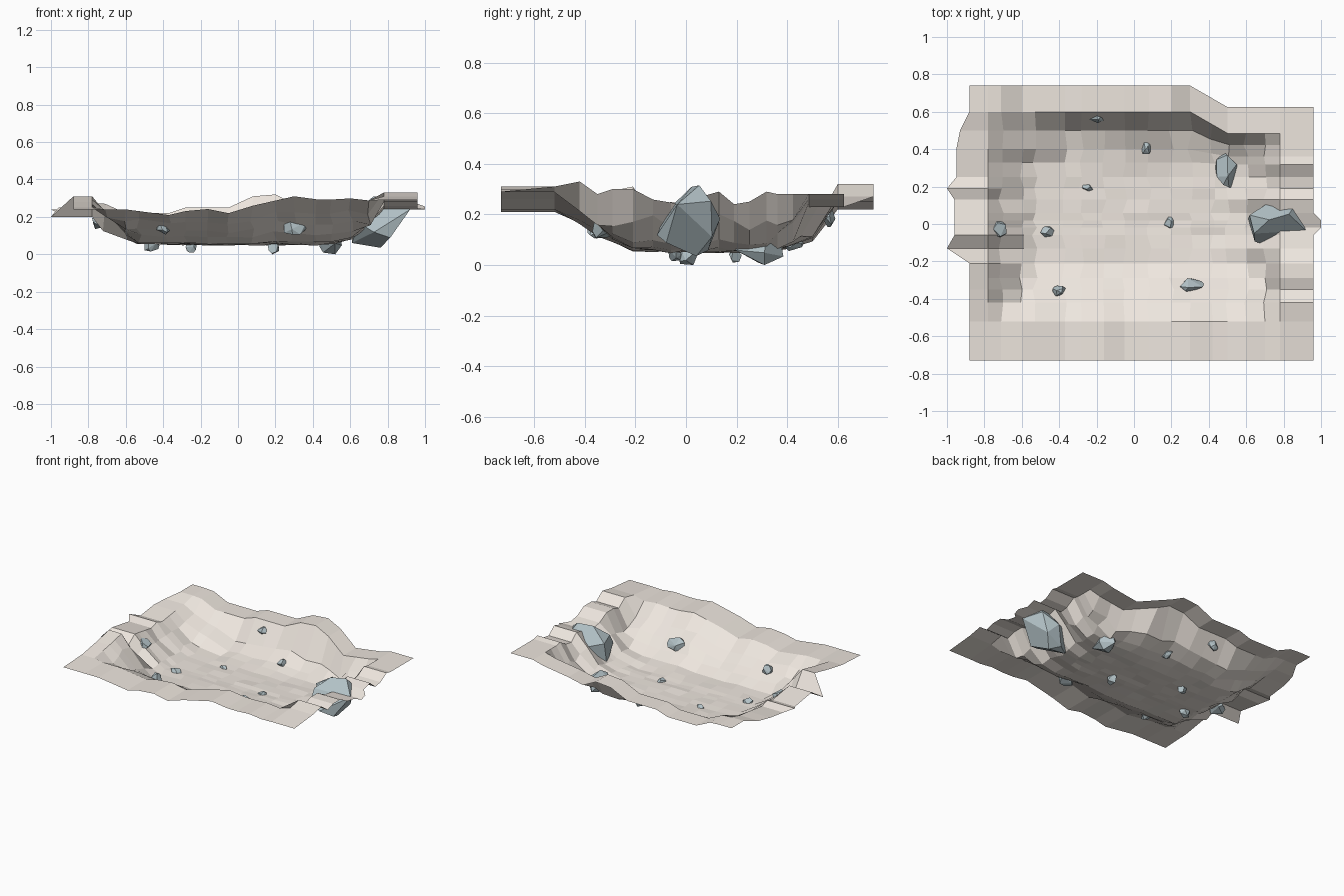
import bpy, bmesh, random
from mathutils import Vector

if "Cube" in bpy.data.objects:
    bpy.data.objects.remove(bpy.data.objects["Cube"])

random.seed(4)
FLOOR = 0.05


def lerp_table(table, v):
    """Piecewise linear lookup in a list of (position, value)."""
    if v <= table[0][0]:
        return table[0][1]
    for (a, p), (b, q) in zip(table, table[1:]):
        if v <= b:
            return p + (q - p) * (v - a) / (b - a)
    return table[-1][1]


def material(name, color):
    mat = bpy.data.materials.new(name)
    mat.diffuse_color = (*color, 1)
    mat.use_nodes = True
    mat.node_tree.nodes["Principled BSDF"].inputs["Base Color"].default_value = mat.diffuse_color
    return mat


def add_object(name, bm, mat):
    me = bpy.data.meshes.new(name)
    bm.to_mesh(me)
    bm.free()
    me.materials.append(mat)
    bpy.context.collection.objects.link(bpy.data.objects.new(name, me))


sand = material("sand", (.85, .79, .73))
slate = material("slate", (.45, .54, .57))

# Rim heights along each side
rim_front = [(-.88, .24), (-.6, .24), (-.37, .21), (-.2, .25), (-.05, .22), (.08, .26),
             (.3, .31), (.45, .29), (.62, .3), (.75, .28), (.96, .29)]
rim_back = [(-.88, .275), (-.71, .27), (-.6, .22), (-.37, .22), (-.28, .25), (-.05, .25),
            (.08, .31), (.2, .32), (.3, .27), (.5, .23), (.78, .27), (.96, .28)]
rim_left = [(-.73, .24), (-.52, .25), (-.35, .28), (-.21, .31), (-.13, .2), (-.06, .25), (.13, .22),
            (.19, .24), (.25, .22), (.4, .24), (.5, .25), (.6, .275)]
rim_right = [(-.73, .29), (-.52, .31), (-.42, .33), (-.35, .28), (-.29, .3), (-.21, .3),
             (-.14, .26), (-.02, .24), (.06, .27), (.13, .29), (.19, .24), (.25, .25),
             (.33, .29), (.4, .28), (.6, .28)]

# Slope profiles, 0 = floor and 1 = rim
slope_left = [(-.78, 1), (-.71, .62), (-.6, .2), (-.53, .02), (-.4, 0)]
slope_right = [(.42, 0), (.5, .03), (.6, .14), (.7, .5), (.78, 1)]
slope_front = [(-.52, 1), (-.42, .68), (-.35, .45), (-.29, .25), (-.21, .04), (-.06, 0)]
slope_back = [(.25, 0), (.33, .03), (.4, .08), (.5, .22), (.6, 1)]
slope_corner = [(.25, 0), (.33, .1), (.4, .45), (.5, .6), (.6, 1)]

# Plan outline
edge_left = [(-.73, -.88), (-.21, -.88), (-.13, -1), (-.06, -.96), (.13, -.96),
             (.19, -1), (.25, -.95), (.46, -.95), (.6, -.88)]
edge_right = [(-.06, .96), (-.02, 1), (.02, 1), (.06, .96)]
back_step = [(.3, 0), (.5, -.115)]

xs = [-.88, -.78, -.71, -.6, -.53, -.37, -.28, -.16, -.05, .08, .2, .3, .42, .5, .6, .7, .78, .96]
ys = [-.73, -.52, -.42, -.35, -.29, -.21, -.13, -.06, -.02, .02, .06, .13, .19, .25, .33, .4, .5, .6, .74]


def height(x, y, wx, wy):
    back = slope_corner if x < -.5 or x > .55 else slope_back
    sides = [(slope_left, x + wx, rim_left, y), (slope_right, x + wx, rim_right, y),
             (slope_front, y + wy, rim_front, x), (back, y + wy, rim_back, x)]
    return FLOOR + max(lerp_table(s, p) * (lerp_table(r, q) - FLOOR) for s, p, r, q in sides)


# Basin terrain sheet
bm = bmesh.new()
row_wob = [0 if abs(y) < .1 else random.uniform(-.035, .035) for y in ys]
col_wob = [random.uniform(-.025, .025) for _ in xs]
grid = []
for j, y in enumerate(ys):
    row = []
    for i, x in enumerate(xs):
        inner = -.75 < x < .75 and -.5 < y < .55
        z = height(x, y, row_wob[j] if inner else 0, col_wob[i] if inner else 0)
        px, py = x, y
        if i == 0:
            px = lerp_table(edge_left, y)
        elif i == len(xs) - 1:
            px = lerp_table(edge_right, y)
        if inner:
            px += random.uniform(-.015, .015)
            z += random.uniform(-.004, .008)
        if y > .3:
            py += lerp_table(back_step, x) * min(1, (y - .3) / .3)
        row.append(bm.verts.new((px, py, z)))
    grid.append(row)
for a, b in zip(grid, grid[1:]):
    for i in range(len(xs) - 1):
        bm.faces.new((a[i], a[i + 1], b[i + 1], b[i]))
add_object("basin_terrain", bm, sand)


# Embedded rocks: faceted convex lumps fitted to a box
def rock(name, center, size, lean=0, points=13):
    bm = bmesh.new()
    pts = []
    while len(pts) < points:
        v = Vector([random.uniform(-1, 1) for _ in range(3)])
        if .3 < v.length < 1:
            v.normalize()
            if all((v - p).length > .5 for p in pts):
                pts.append(v)
    for p in pts:
        p.x += lean * p.z
    lo = [min(p[k] for p in pts) for k in range(3)]
    hi = [max(p[k] for p in pts) for k in range(3)]
    for p in pts:
        bm.verts.new([center[k] + size[k] * ((p[k] - lo[k]) / (hi[k] - lo[k]) - .5) for k in range(3)])
    bmesh.ops.convex_hull(bm, input=bm.verts)
    bmesh.ops.dissolve_limit(bm, angle_limit=.2, verts=bm.verts, edges=bm.edges)
    bmesh.ops.recalc_face_normals(bm, faces=bm.faces)
    add_object(name, bm, slate)


rock("boulder_large", (.765, .01, .175), (.31, .25, .28), .3, 14)
rock("boulder_medium", (.495, .29, .07), (.12, .19, .14))
rocks = [((.31, -.33, .155), (.13, .08, .1)), ((-.73, -.025, .175), (.1, .1, .08)),
         ((-.46, -.04, .05), (.08, .06, .07)), ((-.4, -.36, .145), (.07, .06, .08)),
         ((-.25, .195, .04), (.06, .05, .06)), ((.19, .01, .035), (.06, .07, .07)),
         ((.065, .42, .085), (.05, .09, .06)), ((-.2, .565, .185), (.08, .05, .07))]
for n, (c, s) in enumerate(rocks, 1):
    rock(f"stone_{n}", c, s)
